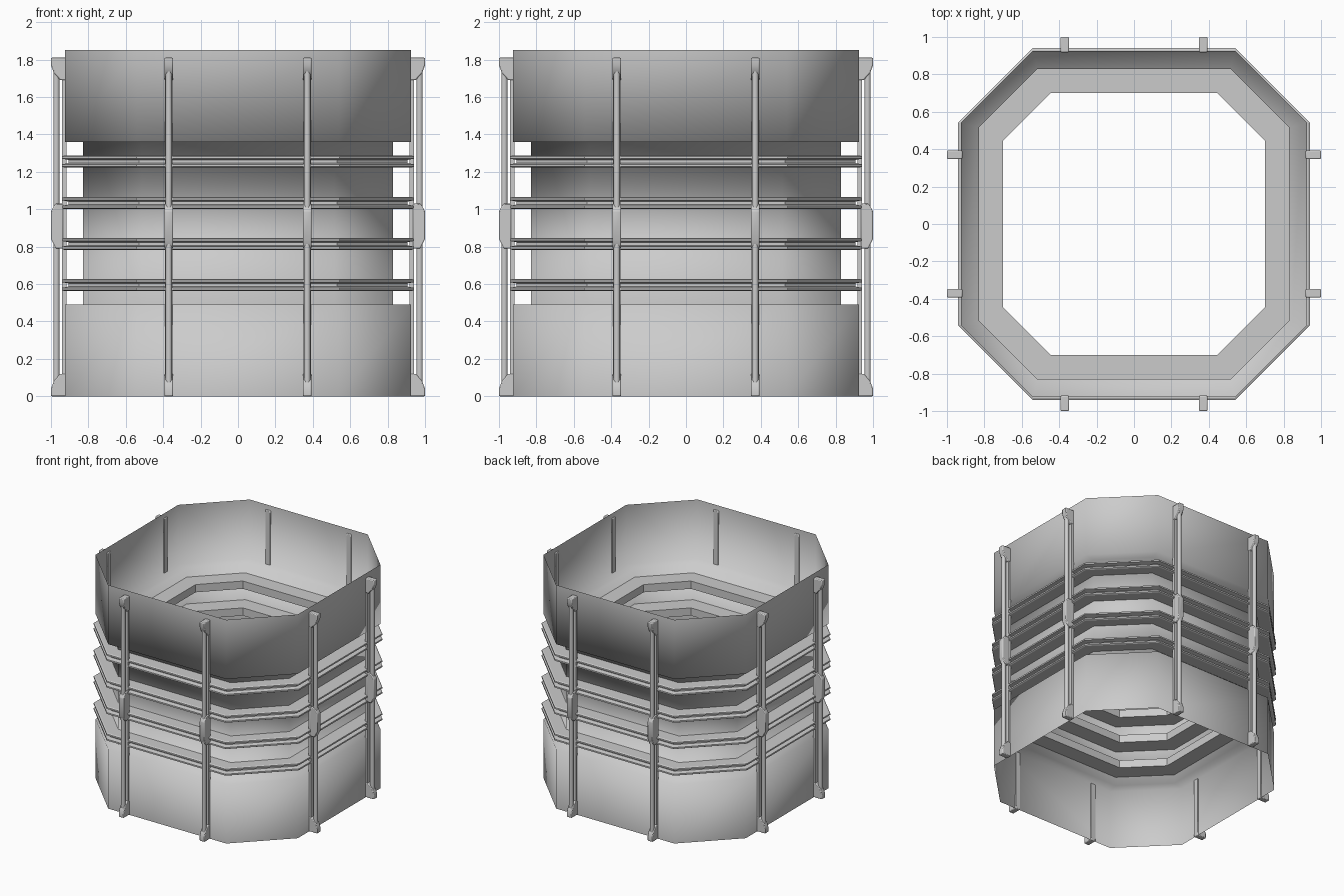
import bpy, bmesh, math
from mathutils import Matrix

if "Cube" in bpy.data.objects:
    bpy.data.objects.remove(bpy.data.objects["Cube"])


def finish(name, bm, angle=None):
    bmesh.ops.recalc_face_normals(bm, faces=bm.faces)
    me = bpy.data.meshes.new(name)
    bm.to_mesh(me)
    bm.free()
    ob = bpy.data.objects.new(name, me)
    bpy.context.collection.objects.link(ob)
    if angle is not None:
        bpy.ops.object.select_all(action='DESELECT')
        ob.select_set(True)
        bpy.context.view_layer.objects.active = ob
        bpy.ops.object.shade_smooth_by_angle(angle=math.radians(angle))
    return ob


def octagon_loft(name, profile, closed, angle=None):
    """Sweep (flat distance, corner offset, z) around a chamfered square."""
    bm = bmesh.new()
    rings = []
    for f, c, z in profile:
        pts = [(f, -c), (f, c), (c, f), (-c, f), (-f, c), (-f, -c), (-c, -f), (c, -f)]
        rings.append([bm.verts.new((x, y, z)) for x, y in pts])
    n = len(rings)
    for i in range(n if closed else n - 1):
        a, b = rings[i], rings[(i + 1) % n]
        for j in range(8):
            k = (j + 1) % 8
            bm.faces.new((a[j], a[k], b[k], b[j]))
    return finish(name, bm, angle)


def add_prism(bm, outline, x, width):
    """Extrude a (distance out, z) side outline along x, on the front side."""
    a = [bm.verts.new((x - width / 2, -d, z)) for d, z in outline]
    b = [bm.verts.new((x + width / 2, -d, z)) for d, z in outline]
    bm.faces.new(a)
    bm.faces.new(b[::-1])
    for i in range(len(a)):
        k = (i + 1) % len(a)
        bm.faces.new((a[i], b[i], b[k], a[k]))


# Thin open shell: wide skirts with a recessed waist
octagon_loft("shell", [
    (0.925, 0.54, 0.0), (0.925, 0.54, 0.49), (0.83, 0.515, 0.49),
    (0.83, 0.515, 1.36), (0.925, 0.54, 1.36), (0.925, 0.54, 1.85)], False, 180)

# Four fins through the waist, each with a double lip
for i, z in enumerate((0.595, 0.815, 1.033, 1.255)):
    octagon_loft(f"fin_{i + 1}", [
        (0.70, 0.445, z - 0.032), (0.93, 0.54, z - 0.032), (0.94, 0.543, z - 0.027),
        (0.94, 0.543, z - 0.015), (0.905, 0.53, z - 0.008),
        (0.905, 0.53, z + 0.008), (0.94, 0.543, z + 0.015),
        (0.94, 0.543, z + 0.027), (0.93, 0.54, z + 0.032), (0.70, 0.445, z + 0.032)], True)

# Posts: two on every side
strip = [(0.918, 0.02), (0.942, 0.02), (0.942, 1.79), (0.918, 1.79)]
foot = [(0.918, 0.0), (1.0, 0.0), (1.0, 0.04), (0.985, 0.08), (0.95, 0.12), (0.918, 0.12)]
head = [(d, 1.81 - z) for d, z in foot]
clasp = [(0.935, 0.79), (0.975, 0.79), (1.0, 0.84), (1.0, 0.99), (0.975, 1.03), (0.935, 1.03)]
for side in range(4):
    turn = Matrix.Rotation(side * math.pi / 2, 4, 'Z')
    for tag, x in (("a", -0.37), ("b", 0.37)):
        bm = bmesh.new()
        add_prism(bm, strip, x, 0.042)
        bmesh.ops.transform(bm, matrix=turn, verts=bm.verts)
        finish(f"post_strip_{side}{tag}", bm)

        bm = bmesh.new()
        bmesh.ops.create_cone(
            bm, segments=8, radius1=0.018, radius2=0.018, depth=1.74, cap_ends=True,
            matrix=Matrix.Translation((x, -0.971, 0.905)) @ Matrix.Rotation(math.pi / 8, 4, 'Z'))
        bmesh.ops.transform(bm, matrix=turn, verts=bm.verts)
        finish(f"post_rod_{side}{tag}", bm, 50)

        bm = bmesh.new()
        for outline in (foot, head, clasp):
            add_prism(bm, outline, x, 0.046)
        bmesh.ops.transform(bm, matrix=turn, verts=bm.verts)
        ob = finish(f"post_fittings_{side}{tag}", bm, 50)
        bev = ob.modifiers.new("soft_edges", 'BEVEL')
        bev.width = 0.006
        bev.segments = 2
